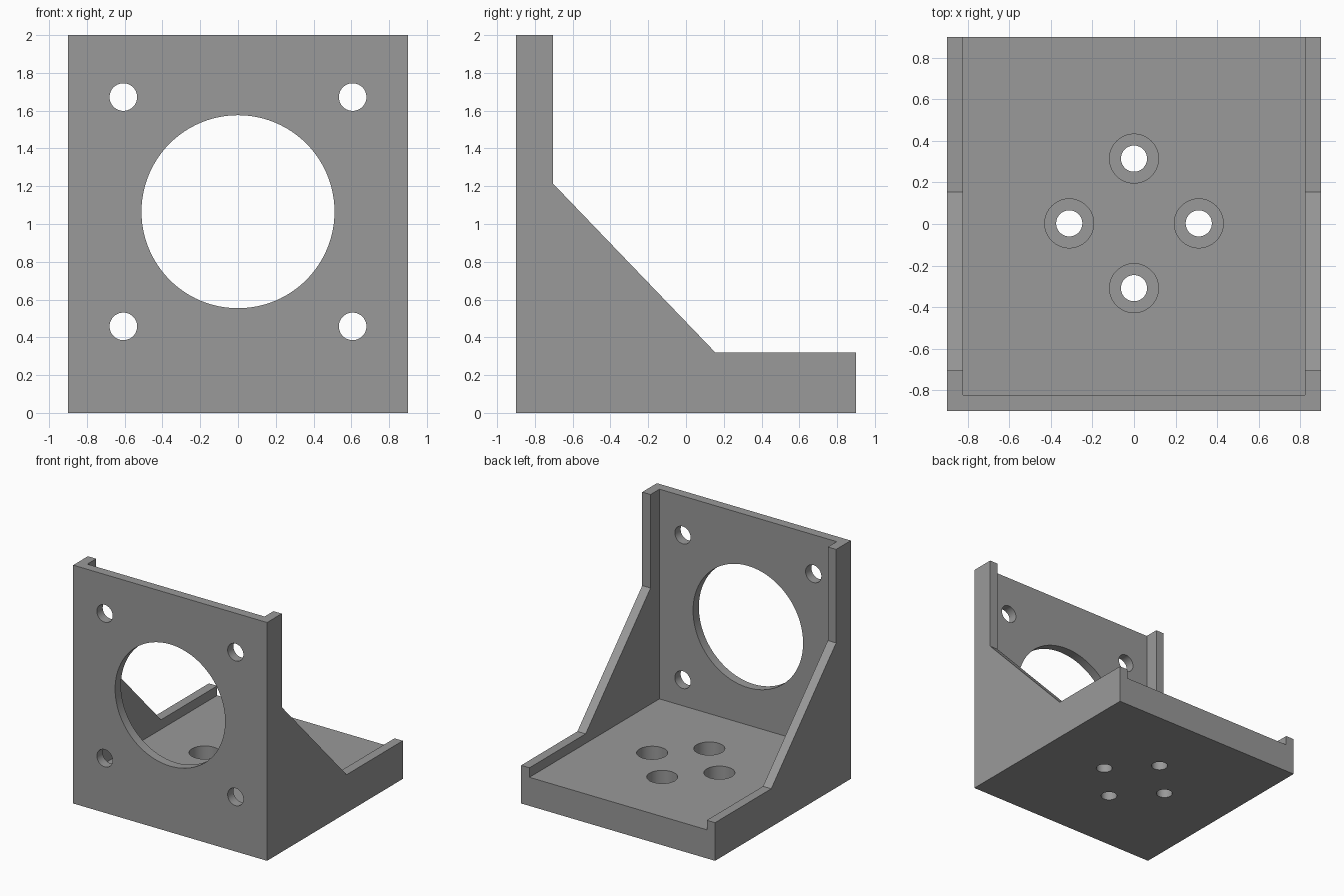
import bpy, bmesh, math
from mathutils import Matrix

if "Cube" in bpy.data.objects:
    bpy.data.objects.remove(bpy.data.objects["Cube"])

grey = bpy.data.materials.new("mid grey")
grey.diffuse_color = (0.32, 0.32, 0.32, 1)
grey.use_nodes = True
grey.node_tree.nodes["Principled BSDF"].inputs["Base Color"].default_value = grey.diffuse_color

HALF = 0.9        # half width and depth
INNER = 0.823     # inner faces of cheeks and front plate
BASE = 0.24       # base plate thickness


def make_object(name, bm):
    bmesh.ops.recalc_face_normals(bm, faces=bm.faces)
    mesh = bpy.data.meshes.new(name)
    bm.to_mesh(mesh)
    bm.free()
    obj = bpy.data.objects.new(name, mesh)
    bpy.context.collection.objects.link(obj)
    return obj


def cylinder(name, radius, length, centre, axis, sides=64):
    bm = bmesh.new()
    turn = Matrix.Rotation(math.pi / 2, 4, 'X') if axis == 'Y' else Matrix()
    bmesh.ops.create_cone(bm, cap_ends=True, segments=sides, radius1=radius,
                          radius2=radius, depth=length,
                          matrix=Matrix.Translation(centre) @ turn)
    return make_object(name, bm)


def box(name, low, high):
    bm = bmesh.new()
    size = [h - l for l, h in zip(low, high)]
    mid = [(h + l) / 2 for l, h in zip(low, high)]
    bmesh.ops.create_cube(bm, size=1, matrix=Matrix.Translation(mid) @ Matrix.Diagonal((*size, 1)))
    return make_object(name, bm)


# Bracket body: side profile extruded across the width
profile = [(-HALF, 0), (HALF, 0), (HALF, 0.32), (0.155, 0.32),
           (-0.705, 1.215), (-0.705, 2), (-HALF, 2)]
bm = bmesh.new()
side = bm.faces.new([bm.verts.new((-HALF, y, z)) for y, z in profile])
ext = bmesh.ops.extrude_face_region(bm, geom=[side])
bmesh.ops.translate(bm, vec=(2 * HALF, 0, 0),
                    verts=[v for v in ext["geom"] if isinstance(v, bmesh.types.BMVert)])
bracket = make_object("motor_bracket", bm)
bracket.data.materials.append(grey)

# Hollow between the cheeks, open at the top and back
cutters = [box("hollow_cutter", (-INNER, -INNER, BASE), (INNER, 1.5, 2.5))]

# Large round opening and four corner holes in the front plate
cutters.append(cylinder("opening_cutter", 0.511, 0.4, (0, -0.87, 1.065), 'Y', 96))
for x in (-0.607, 0.607):
    for dz in (-0.607, 0.607):
        cutters.append(cylinder("corner_hole_cutter", 0.073, 0.4, (x, -0.87, 1.065 + dz), 'Y'))

# Four counterbored screw holes in the base
for x, y in ((0.312, 0), (-0.312, 0), (0, 0.312), (0, -0.312)):
    cutters.append(cylinder("screw_hole_cutter", 0.063, 0.8, (x, y + 0.003, 0.1), 'Z'))
    cutters.append(cylinder("counterbore_cutter", 0.118, 0.4, (x, y + 0.003, 0.28), 'Z'))

# Apply the cuts one by one, then drop the cutters
bpy.context.view_layer.objects.active = bracket
bracket.select_set(True)
for cutter in cutters:
    cutter.hide_render = True
    mod = bracket.modifiers.new("cut", 'BOOLEAN')
    mod.operation = 'DIFFERENCE'
    mod.solver = 'EXACT'
    mod.object = cutter
    bpy.ops.object.modifier_apply(modifier=mod.name)
    bpy.data.objects.remove(cutter)

bpy.ops.object.shade_smooth_by_angle(angle=math.radians(30))
